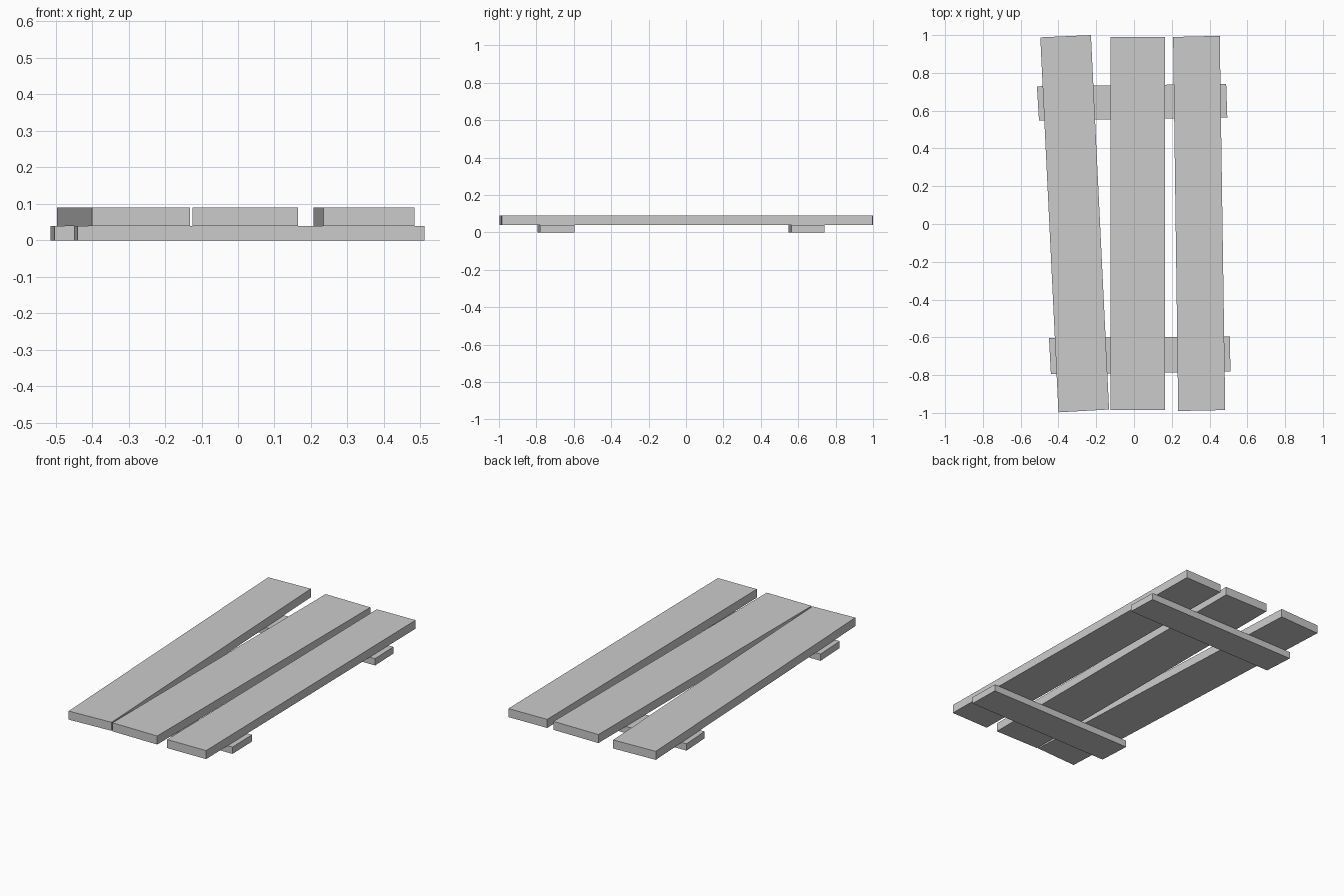
import bpy
import bmesh

if "Cube" in bpy.data.objects:
    bpy.data.objects.remove(bpy.data.objects["Cube"])


def board(name, corners, z0, z1):
    """Slightly skewed board: four plan corners extruded from z0 to z1."""
    bm = bmesh.new()
    face = bm.faces.new([bm.verts.new((x, y, z0)) for x, y in corners])
    ext = bmesh.ops.extrude_face_region(bm, geom=[face], use_keep_orig=True)
    top = [v for v in ext["geom"] if isinstance(v, bmesh.types.BMVert)]
    bmesh.ops.translate(bm, verts=top, vec=(0, 0, z1 - z0))
    bmesh.ops.recalc_face_normals(bm, faces=bm.faces)
    mesh = bpy.data.meshes.new(name)
    bm.to_mesh(mesh)
    bm.free()
    obj = bpy.data.objects.new(name, mesh)
    bpy.context.collection.objects.link(obj)
    return obj


# Corners run front-left, front-right, back-right, back-left
planks = {
    "left_plank": [(-0.40, -0.997), (-0.132, -0.982), (-0.228, 1.0), (-0.496, 0.988)],
    "middle_plank": [(-0.125, -0.984), (0.165, -0.984), (0.165, 0.99), (-0.125, 0.99)],
    "right_plank": [(0.234, -0.99), (0.483, -0.985), (0.454, 0.996), (0.207, 0.99)],
}
battens = {
    "front_batten": [(-0.44, -0.795), (0.511, -0.781), (0.507, -0.595), (-0.45, -0.604)],
    "back_batten": [(-0.503, 0.547), (0.494, 0.564), (0.488, 0.741), (-0.514, 0.729)],
}

# Cross battens lie on the ground
for name, corners in battens.items():
    board(name, corners, 0.0, 0.04)

# Uneven planks rest on the battens
for name, corners in planks.items():
    board(name, corners, 0.04, 0.09)
